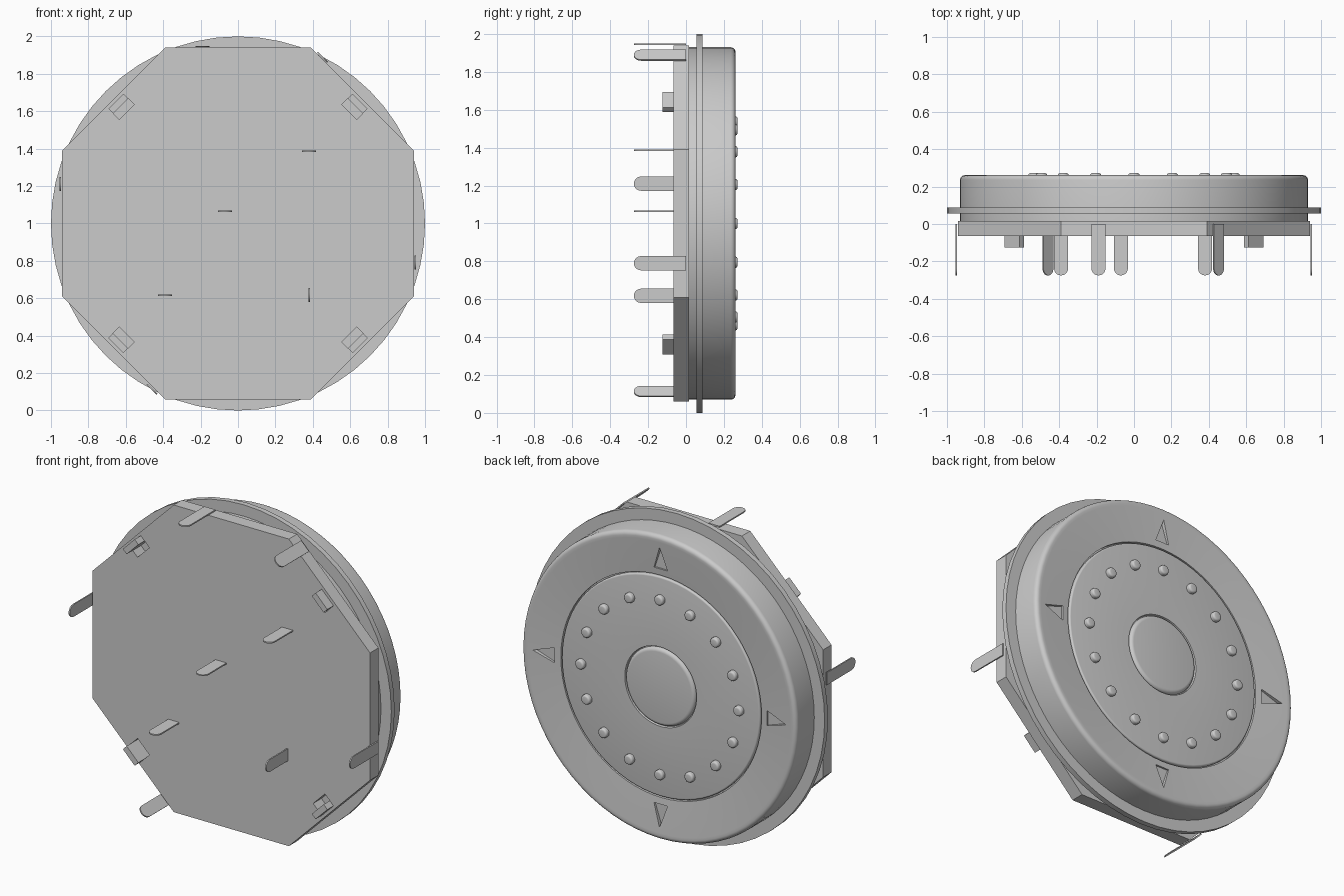
import bpy, bmesh, math
from mathutils import Matrix, Vector

old = bpy.data.objects.get("Cube")
if old:
    bpy.data.objects.remove(old, do_unlink=True)

grey = bpy.data.materials.new("light grey")
grey.use_nodes = True
COLOUR = (0.6, 0.6, 0.6, 1)
grey.diffuse_color = COLOUR
next(n for n in grey.node_tree.nodes if n.type == 'BSDF_PRINCIPLED').inputs["Base Color"].default_value = COLOUR

CENTRE = Vector((0, 0, 1))


def make(name, bm, matrix=Matrix()):
    bmesh.ops.transform(bm, matrix=matrix, verts=bm.verts)
    bmesh.ops.recalc_face_normals(bm, faces=bm.faces)
    mesh = bpy.data.meshes.new(name)
    bm.to_mesh(mesh)
    bm.free()
    mesh.materials.append(grey)
    ob = bpy.data.objects.new(name, mesh)
    bpy.context.collection.objects.link(ob)
    return ob


def lathe(name, profile, segs, centre=CENTRE):
    """Closed solid turned about the y axis; profile is (radius, y) pairs."""
    bm = bmesh.new()
    rings = [[bm.verts.new((r * math.cos(2 * math.pi * i / segs), y,
                            r * math.sin(2 * math.pi * i / segs)))
              for i in range(segs)] for r, y in profile]
    for a, b in zip(rings, rings[1:]):
        for i in range(segs):
            j = (i + 1) % segs
            bm.faces.new((a[i], a[j], b[j], b[i]))
    bm.faces.new(rings[0])
    bm.faces.new(rings[-1])
    return make(name, bm, Matrix.Translation(centre))


def prism(name, outline, y0, y1, matrix=Matrix.Translation(CENTRE)):
    """Outline of (x, z) pairs extruded from y0 to y1."""
    bm = bmesh.new()
    face = bm.faces.new([bm.verts.new((x, y0, z)) for x, z in outline])
    new = bmesh.ops.extrude_face_region(bm, geom=[face])["geom"]
    bmesh.ops.translate(bm, vec=(0, y1 - y0, 0),
                        verts=[v for v in new if isinstance(v, bmesh.types.BMVert)])
    return make(name, bm, matrix)


def fillet(r, y, size, steps=5):
    """Points rounding an outer edge whose sharp corner is (r, y)."""
    return [(r - size + size * math.cos(t), y - size + size * math.sin(t))
            for t in (math.pi / 2 * i / steps for i in range(steps + 1))]


def cut(ob, cutters):
    for c in cutters:
        c.hide_render = True
        mod = ob.modifiers.new("cut", 'BOOLEAN')
        mod.operation = 'DIFFERENCE'
        mod.solver = 'EXACT'
        mod.object = c
        bpy.context.view_layer.objects.active = ob
        bpy.ops.object.modifier_apply(modifier=mod.name)
        bpy.data.objects.remove(c, do_unlink=True)


def turned(angle):
    """Turn about the y axis so that local +x points to the given angle in xz."""
    return Matrix.Translation(CENTRE) @ Matrix.Rotation(-angle, 4, 'Y')


smooth = []

# Housing with rounded rim and dished face
housing = lathe("housing", [(0.93, 0.015)] + fillet(0.93, 0.261, 0.025)
                + [(0.89, 0.26), (0.68, 0.24), (0.68, 0.222)], 72)
# Recessed direction arrows, pointing outward
arrow = [(0.72, -0.046), (0.857, 0), (0.72, 0.046)]
cut(housing, [prism("arrow_cutter", arrow, 0.233, 0.3, turned(k * math.pi / 2))
              for k in range(4)])
smooth.append(housing)

# Flange
smooth.append(lathe("flange", [(1.0, 0.055), (1.0, 0.087)], 56))

# Wheel, with a narrow gap to the housing, and its centre button
wheel = lathe("wheel", [(0.672, 0.215)] + fillet(0.672, 0.245, 0.01, 4)
              + [(0.243, 0.245), (0.24, 0.232)], 72)
button = lathe("centre_button", [(0.236, 0.22)] + fillet(0.236, 0.254, 0.022), 48)
smooth += [wheel, button]

# Ring of grip dots
for k in range(16):
    a = k * math.pi / 8
    c = CENTRE + Vector((0.535 * math.cos(a), 0, 0.535 * math.sin(a)))
    smooth.append(lathe(f"grip_dot_{k + 1}", [(0.03, 0.235)]
                        + fillet(0.03, 0.272, 0.012, 4), 16, c))

# Octagonal base plate with four slots
A, B = 0.94, 0.39
plate = prism("base_plate", [(A, -B), (A, B), (B, A), (-B, A),
                             (-A, B), (-A, -B), (-B, -A), (B, -A)], -0.065, 0.016)


def strip(name, r0, r1, y0, y1, angle):
    h = 0.0565
    return prism(name, [(r0, -h), (r1, -h), (r1, h), (r0, h)], y0, y1, turned(angle))


corners = [math.pi / 4 + k * math.pi / 2 for k in range(4)]
cut(plate, [strip("slot_cutter", 0.841, 0.887, -0.1, 0.05, a) for a in corners])

# Snap lug beside each slot
for k, a in enumerate(corners):
    strip(f"snap_lug_{k + 1}", 0.887, 0.923, -0.125, -0.06, a)

# Contact pins: x, z, turn in degrees, inner end
PINS = [(-0.19, 1.946, 0, 0), (0.452, 1.888, -45, 0), (-0.951, 1.21, 90, 0),
        (0.948, 0.79, 90, 0), (-0.46, 0.113, -45, 0), (0.38, 1.385, 0, -0.06),
        (-0.07, 1.065, 0, -0.06), (-0.39, 0.615, 0, -0.06), (0.38, 0.618, 90, -0.06)]
W, T, TIP = 0.0375, 0.008, -0.275
for k, (x, z, turn, root) in enumerate(PINS):
    bm = bmesh.new()
    outline = [(W, root), (-W, root)] + [
        (-W * math.cos(t), TIP + W - W * math.sin(t))
        for t in (math.pi * i / 10 for i in range(11))]
    face = bm.faces.new([bm.verts.new((u, v, -T / 2)) for u, v in outline])
    new = bmesh.ops.extrude_face_region(bm, geom=[face])["geom"]
    bmesh.ops.translate(bm, vec=(0, 0, T),
                        verts=[v for v in new if isinstance(v, bmesh.types.BMVert)])
    smooth.append(make(f"contact_pin_{k + 1}", bm, Matrix.Translation((x, 0, z))
                       @ Matrix.Rotation(-math.radians(turn), 4, 'Y')))

# Smooth the turned parts, keeping edges sharp
bpy.ops.object.select_all(action='DESELECT')
for ob in smooth:
    ob.select_set(True)
bpy.context.view_layer.objects.active = housing
bpy.ops.object.shade_smooth_by_angle(angle=math.radians(30))
